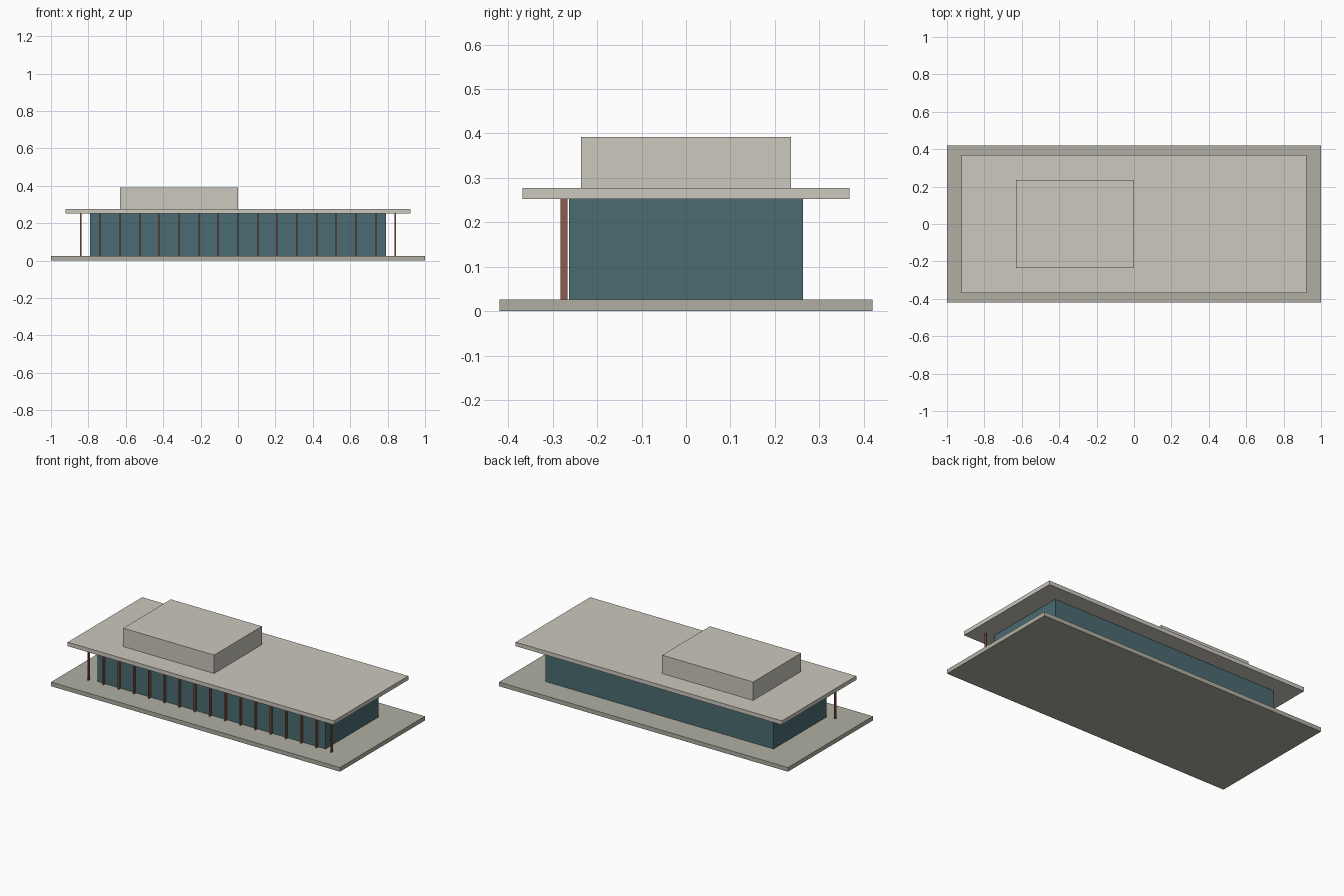
import bpy

if "Cube" in bpy.data.objects:
    bpy.data.objects.remove(bpy.data.objects["Cube"])


def material(name, color):
    m = bpy.data.materials.new(name)
    m.diffuse_color = (*color, 1)
    m.use_nodes = True
    m.node_tree.nodes["Principled BSDF"].inputs["Base Color"].default_value = m.diffuse_color
    return m


def box(name, x, y, z, mat):
    """Box spanning the (min, max) ranges x, y and z."""
    spans = (x, y, z)
    bpy.ops.mesh.primitive_cube_add(size=1, location=[(a + b) / 2 for a, b in spans])
    ob = bpy.context.object
    ob.name = name
    ob.scale = [b - a for a, b in spans]
    bpy.ops.object.transform_apply(location=False, rotation=False, scale=True)
    ob.data.materials.append(mat)
    return ob


stone = material("stone", (0.44, 0.43, 0.36))
concrete = material("concrete", (0.60, 0.58, 0.51))
glass = material("glass", (0.07, 0.15, 0.165))
steel = material("rust_steel", (0.28, 0.10, 0.07))

FLOOR, CEILING, ROOF = 0.026, 0.252, 0.277

# Stacked volumes
box("plinth", (-1, 1), (-0.42, 0.42), (0, FLOOR), stone)
box("glass_hall", (-0.79, 0.79), (-0.263, 0.263), (FLOOR, CEILING), glass)
box("roof_slab", (-0.921, 0.921), (-0.368, 0.368), (CEILING, ROOF), concrete)
box("upper_volume", (-0.63, 0), (-0.236, 0.236), (ROOF, 0.392), concrete)

# Row of slim columns along the front
COUNT, REACH, HALF_WIDTH = 17, 0.842, 0.004
for i in range(COUNT):
    x = -REACH + 2 * REACH * i / (COUNT - 1)
    box(f"front_column_{i + 1}", (x - HALF_WIDTH, x + HALF_WIDTH),
        (-0.282, -0.267), (FLOOR, CEILING), steel)
